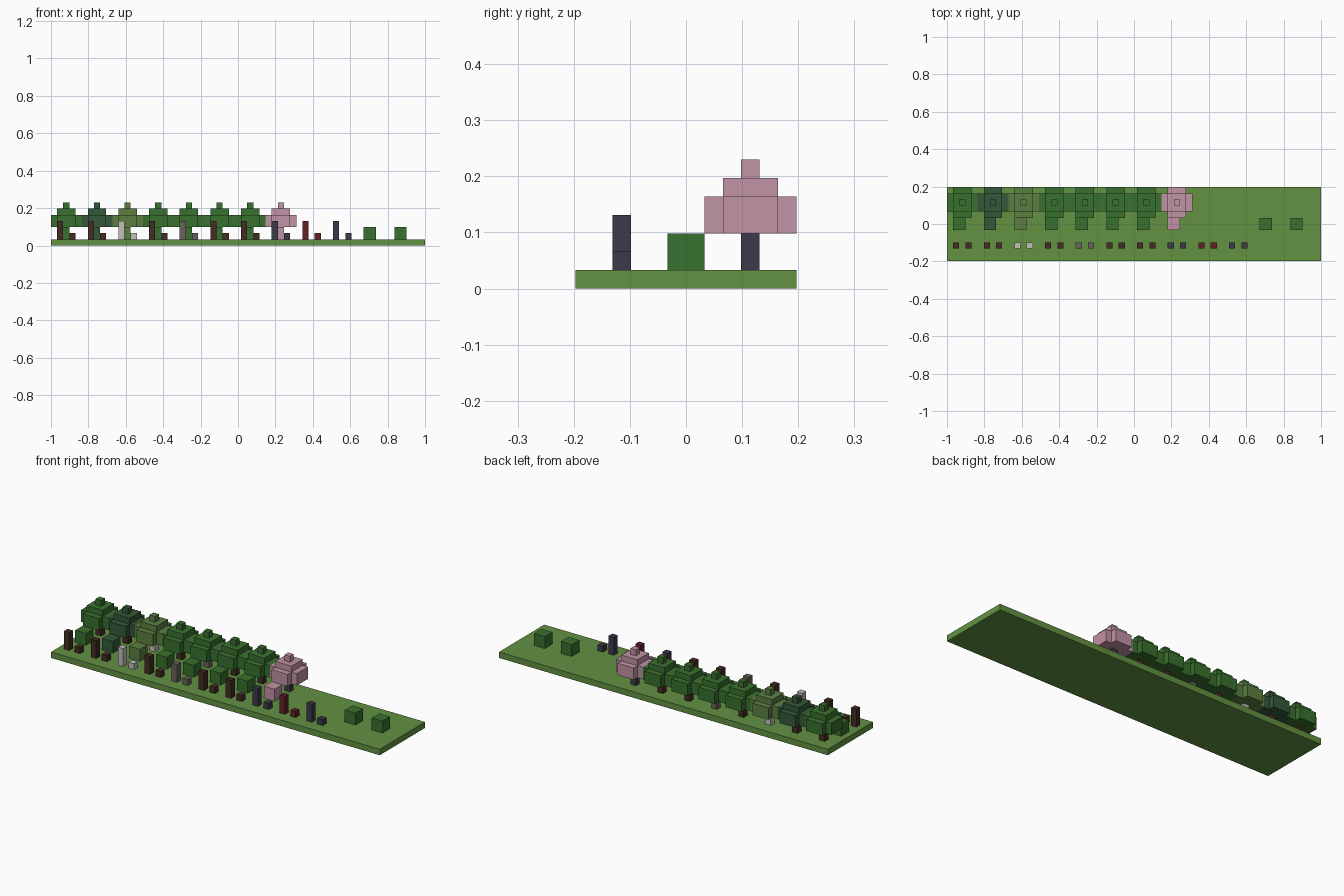
import bpy
import bmesh

cube = bpy.data.objects.get("Cube")
if cube:
    bpy.data.objects.remove(cube, do_unlink=True)

U = 2 / 61  # one block


def linear(c):
    c /= 255
    return c / 12.92 if c <= 0.04045 else ((c + 0.055) / 1.055) ** 2.4


def material(name, *rgb):
    mat = bpy.data.materials.new(name)
    mat.use_nodes = True
    col = [linear(c) for c in rgb] + [1]
    mat.diffuse_color = col
    mat.node_tree.nodes["Principled BSDF"].inputs["Base Color"].default_value = col
    return mat


GRASS = material("grass green", 99, 146, 66)
LEAF = material("leaf green", 57, 113, 46)
PINE = material("dark pine green", 52, 88, 57)
OLIVE = material("olive green", 92, 127, 66)
PINK = material("blossom pink", 193, 147, 165)
BROWN = material("dark brown bark", 68, 44, 36)
WHITE = material("pale bark", 194, 193, 190)
GREY = material("grey bark", 106, 97, 92)
PURPLE = material("purple bark", 61, 58, 75)
RED = material("crimson bark", 98, 32, 38)


def prism(bm, outline, z0, z1):
    """Extrude an outline in block units between two heights."""
    base = bm.faces.new([bm.verts.new((x * U, y * U, z0 * U)) for x, y in outline])
    top = bmesh.ops.extrude_face_region(bm, geom=[base])["geom"]
    verts = [v for v in top if isinstance(v, bmesh.types.BMVert)]
    bmesh.ops.translate(bm, verts=verts, vec=(0, 0, (z1 - z0) * U))
    bmesh.ops.recalc_face_normals(bm, faces=bm.faces)


def square(half):
    return [(-half, -half), (half, -half), (half, half), (-half, half)]


def plus(a, b):
    """Square of half width b with its corners notched back to a."""
    return [(-a, -b), (a, -b), (a, -a), (b, -a), (b, a), (a, a),
            (a, b), (-a, b), (-a, a), (-b, a), (-b, -a), (-a, -a)]


def part(name, mat, x, y, *tiers):
    """Stack (outline, bottom, top) tiers into one object at block position x, y."""
    bm = bmesh.new()
    for tier in tiers:
        prism(bm, *tier)
    mesh = bpy.data.meshes.new(name)
    bm.to_mesh(mesh)
    bm.free()
    mesh.materials.append(mat)
    obj = bpy.data.objects.new(name, mesh)
    obj.location = (x * U - 1, y * U, 0)
    bpy.context.collection.objects.link(obj)


# Ground slab
part("ground", GRASS, 30.5, 0, ([(-30.5, -6), (30.5, -6), (30.5, 6), (-30.5, 6)], 0, 1))

leaves = [LEAF, PINE, OLIVE, LEAF, LEAF, LEAF, LEAF, PINK, None, None, LEAF, LEAF]
barks = [BROWN, BROWN, WHITE, BROWN, GREY, BROWN, BROWN, PURPLE, RED, PURPLE]

# Leaf cubes, with a stepped tree behind the first eight
for i, leaf in enumerate(leaves):
    if not leaf:
        continue
    part(f"leaf_cube_{i}", leaf, 5 * i + 2, 0, (square(1), 1, 3))
    if i < 8:
        x = 5 * i + 2.5
        part(f"trunk_{i}", barks[i], x, 3.5, (square(0.5), 1, 3))
        part(f"canopy_{i}", leaf, x, 3.5, (plus(1.5, 2.5), 3, 5),
             (square(1.5), 5, 6), (square(0.5), 6, 7))

# Front row of tall logs and single wood blocks
for i, bark in enumerate(barks):
    part(f"log_{i}", bark, 5 * i + 1.5, -3.5, (square(0.5), 1, 4))
    part(f"wood_block_{i}", bark, 5 * i + 3.5, -3.5, (square(0.5), 1, 2))
